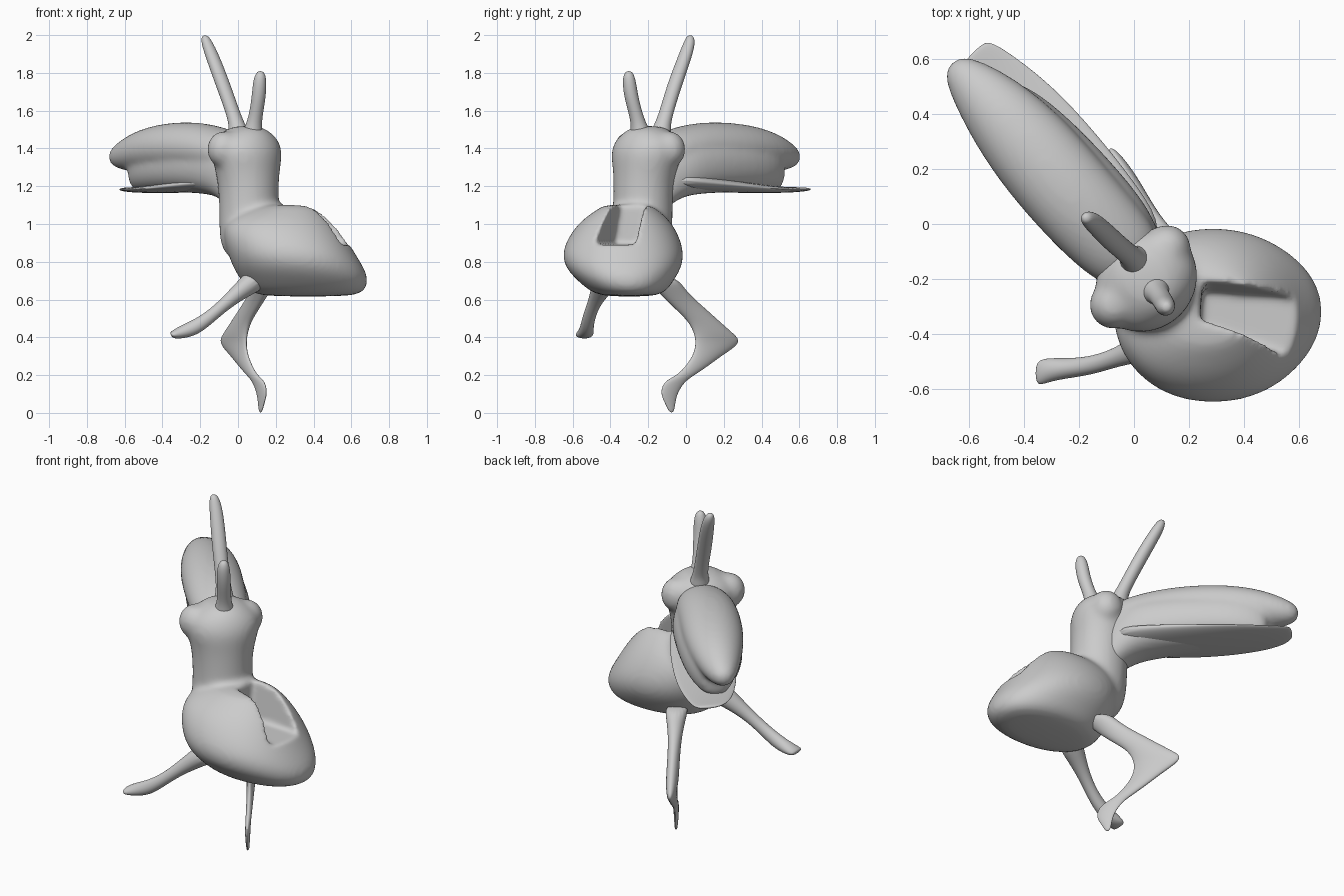
import bpy, bmesh, math
from mathutils import Vector

X, Y, Z = Vector((1, 0, 0)), Vector((0, 1, 0)), Vector((0, 0, 1))
D = Vector((-0.68, 0.73, 0))   # long axis of the creature, towards the rear shell
Q = Vector((0.73, 0.68, 0))    # sideways axis


def soft(v, e):
    return math.copysign(abs(v) ** e, v)


def add_loft(bm, rings, n=16, e=1.0):
    """Skin (super)elliptical rings given as (centre, half-axis U, half-axis V)."""
    loops = []
    for c, u, v in rings:
        loops.append([bm.verts.new(c + u * soft(math.cos(a), e) + v * soft(math.sin(a), e))
                      for a in (2 * math.pi * (i + 0.001) / n for i in range(n))])
    faces = [bm.faces.new(loops[0][::-1]), bm.faces.new(loops[-1])]
    for a, b in zip(loops, loops[1:]):
        for i in range(n):
            j = (i + 1) % n
            faces.append(bm.faces.new((a[i], a[j], b[j], b[i])))
    bmesh.ops.recalc_face_normals(bm, faces=faces)


def finish(name, bm, subdiv=2):
    me = bpy.data.meshes.new(name)
    bm.to_mesh(me)
    bm.free()
    for f in me.polygons:
        f.use_smooth = True
    ob = bpy.data.objects.new(name, me)
    bpy.context.collection.objects.link(ob)
    if subdiv:
        m = ob.modifiers.new("Subdivide", 'SUBSURF')
        m.levels = m.render_levels = subdiv
    return ob


def loft(name, rings):
    bm = bmesh.new()
    add_loft(bm, rings)
    return finish(name, bm)


def flat_ring(z, x0, x1, y0, y1):
    return (Vector(((x0 + x1) / 2, (y0 + y1) / 2, z)), X * (x1 - x0) / 2, Y * (y1 - y0) / 2)


def axis_ring(s, q0, q1, z0, z1):
    return (D * s + Q * (q0 + q1) / 2 + Z * (z0 + z1) / 2, Q * (q1 - q0) / 2, Z * (z1 - z0) / 2)


def fuse(ob, size=0.013):
    m = ob.modifiers.new("Fuse", 'REMESH')
    m.mode = 'VOXEL'
    m.voxel_size = size
    m.use_smooth_shade = True


def soften(ob, iterations):
    m = ob.modifiers.new("Soften", 'SMOOTH')
    m.factor = 0.5
    m.iterations = iterations


# Torso: abdomen, neck and two shoulder bumps fused together
bm = bmesh.new()
add_loft(bm, [flat_ring(*r) for r in (
    (0.615, 0.14, 0.60, -0.43, -0.17), (0.64, 0.05, 0.68, -0.51, -0.10),
    (0.70, 0.01, 0.70, -0.58, -0.06), (0.76, -0.03, 0.68, -0.64, -0.02),
    (0.84, -0.06, 0.63, -0.67, 0.0), (0.94, -0.09, 0.57, -0.625, -0.03),
    (1.02, -0.07, 0.51, -0.56, -0.08), (1.08, 0.05, 0.45, -0.47, -0.15),
    (1.105, 0.15, 0.40, -0.43, -0.20))], e=0.93)
add_loft(bm, [(Vector((x, y, z)), D * a, Q * b) for z, x, y, a, b in (
    (0.80, 0.08, -0.26, 0.14, 0.15), (0.92, 0.07, -0.24, 0.17, 0.18),
    (1.05, 0.06, -0.23, 0.16, 0.165), (1.20, 0.055, -0.225, 0.16, 0.165),
    (1.30, 0.05, -0.215, 0.17, 0.185), (1.38, 0.045, -0.21, 0.182, 0.21),
    (1.45, 0.04, -0.20, 0.165, 0.19), (1.50, 0.045, -0.20, 0.12, 0.11),
    (1.52, 0.045, -0.20, 0.06, 0.06))])
for x, y in ((0.12, -0.09), (-0.075, -0.295)):
    c = Vector((x, y, 1.395))
    add_loft(bm, [(c + Z * 0.10 * math.sin(t), X * 0.094 * math.cos(t), Y * 0.094 * math.cos(t))
                  for t in (-1.3, -0.9, -0.45, 0, 0.45, 0.9, 1.3)])
torso = finish("torso", bm)

# Wedge cutter for the channel between the two abdomen lobes
bm = bmesh.new()
plan = ((0.25, -0.225), (0.75, -0.26), (0.75, -0.53), (0.24, -0.36))
low = [bm.verts.new((x, y - 0.02, 0.89)) for x, y in plan]
top = [bm.verts.new((x, y + 0.04, 1.25)) for x, y in plan]
bm.faces.new(low)
bm.faces.new(top)
for i in range(4):
    j = (i + 1) % 4
    bm.faces.new((low[i], low[j], top[j], top[i]))
bmesh.ops.recalc_face_normals(bm, faces=bm.faces)
cutter = finish("channel_cutter", bm, 0)
cutter.hide_render = True
cutter.hide_viewport = True
cutter.display_type = 'WIRE'

fuse(torso)
soften(torso, 10)
cut = torso.modifiers.new("Channel", 'BOOLEAN')
cut.operation = 'DIFFERENCE'
cut.solver = 'EXACT'
cut.object = cutter
fuse(torso)
soften(torso, 6)

# Rear shell: domed cover and its closed core, fused
bm = bmesh.new()
add_loft(bm, [axis_ring(*r) for r in (
    (-0.15, -0.22, 0.03, 1.25, 1.46), (0.0, -0.26, 0.06, 1.26, 1.51),
    (0.20, -0.27, 0.07, 1.265, 1.545), (0.45, -0.26, 0.08, 1.265, 1.54),
    (0.65, -0.22, 0.055, 1.27, 1.505), (0.78, -0.18, 0.015, 1.28, 1.455),
    (0.86, -0.145, -0.025, 1.30, 1.41), (0.885, -0.11, -0.06, 1.33, 1.38))])
add_loft(bm, [axis_ring(*r) for r in (
    (-0.20, -0.22, 0.0, 0.99, 1.40), (-0.08, -0.24, 0.05, 1.09, 1.45),
    (0.03, -0.25, 0.09, 1.15, 1.46), (0.30, -0.25, 0.10, 1.165, 1.46),
    (0.55, -0.215, 0.085, 1.165, 1.44), (0.68, -0.17, 0.04, 1.17, 1.42),
    (0.73, -0.13, 0.0, 1.18, 1.38))], e=0.85)
shell = finish("rear_shell", bm)
fuse(shell)
soften(shell, 12)

# Thin sheet under the shell
loft("lower_sheet", [axis_ring(*r) for r in (
    (-0.12, -0.20, 0.07, 1.18, 1.29), (0.10, -0.23, 0.11, 1.175, 1.26),
    (0.35, -0.23, 0.13, 1.165, 1.23), (0.57, -0.20, 0.13, 1.163, 1.205),
    (0.75, -0.15, 0.10, 1.165, 1.195), (0.84, -0.09, 0.075, 1.172, 1.195),
    (0.86, -0.03, 0.05, 1.176, 1.192))])

# Antennae: slightly flared at the base, rounded at the tip
for name, pts in (
    ("long_antenna", ((0.01, -0.14, 1.44, 0.07), (0.0, -0.13, 1.51, 0.048),
                      (-0.02, -0.11, 1.57, 0.038), (-0.08, -0.06, 1.74, 0.041),
                      (-0.14, 0.0, 1.90, 0.038), (-0.168, 0.02, 1.97, 0.03),
                      (-0.175, 0.022, 2.0, 0.014))),
    ("short_antenna", ((0.07, -0.23, 1.44, 0.07), (0.08, -0.245, 1.51, 0.046),
                       (0.093, -0.262, 1.57, 0.037), (0.11, -0.29, 1.67, 0.038),
                       (0.115, -0.30, 1.75, 0.037), (0.118, -0.303, 1.79, 0.028),
                       (0.118, -0.303, 1.81, 0.013)))):
    loft(name, [(Vector((x, y, z)), X * r, Y * r) for x, y, z, r in pts])

# Straight leg with a paddle foot
loft("straight_leg", [(Vector((x, y, z)), Y * w, Vector((-0.5, 0, 0.85)) * h) for x, y, z, w, h in (
    (0.13, -0.40, 0.73, 0.09, 0.07), (0.04, -0.44, 0.67, 0.06, 0.055),
    (-0.06, -0.485, 0.585, 0.035, 0.035), (-0.15, -0.515, 0.505, 0.034, 0.034),
    (-0.23, -0.525, 0.45, 0.036, 0.042), (-0.30, -0.53, 0.425, 0.043, 0.036),
    (-0.34, -0.54, 0.413, 0.048, 0.024), (-0.355, -0.545, 0.41, 0.035, 0.014))])

# Bent leg: flat, wide knee and a thin ragged foot
bent = []
for z, s0, s1, t in (
        (0.72, -0.28, -0.12, 0.07), (0.66, -0.23, -0.07, 0.055), (0.60, -0.17, 0.0, 0.04),
        (0.54, -0.10, 0.08, 0.035), (0.48, -0.03, 0.155, 0.035), (0.42, 0.0, 0.235, 0.035),
        (0.385, 0.005, 0.275, 0.03), (0.35, 0.005, 0.25, 0.027), (0.30, -0.01, 0.16, 0.023),
        (0.25, -0.05, 0.085, 0.02), (0.20, -0.10, 0.0, 0.017), (0.165, -0.19, -0.06, 0.015),
        (0.10, -0.205, -0.105, 0.014), (0.05, -0.175, -0.115, 0.011), (0.0, -0.15, -0.125, 0.007)):
    s = (s0 + s1) / 2
    bent.append((D * s + Q * (0.065 + 0.22 * s) + Z * z, (D + Q * 0.22) * (s1 - s0) / 2, Q * t))
loft("bent_leg", bent)
